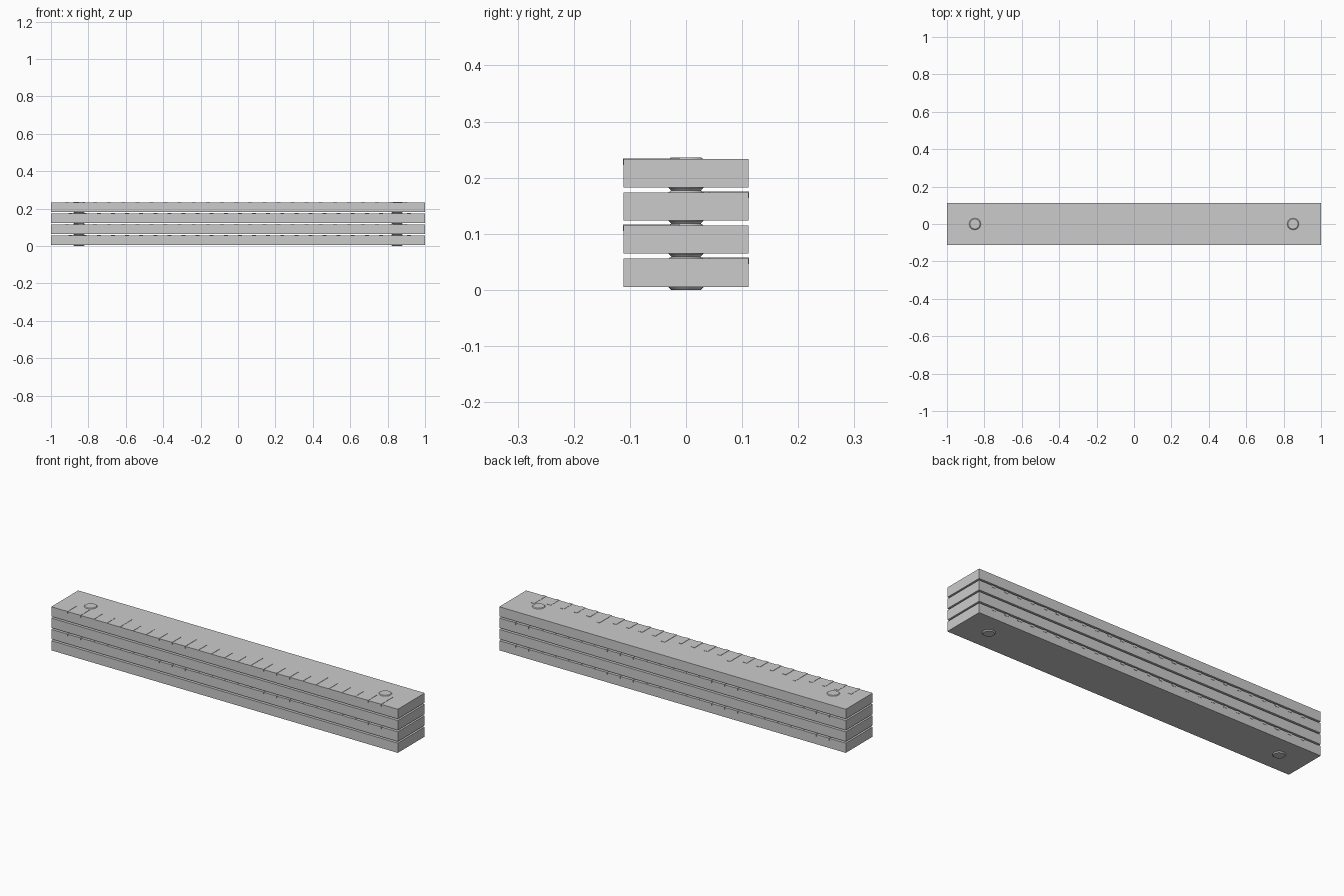
import bpy, bmesh
from mathutils import Matrix

if "Cube" in bpy.data.objects:
    bpy.data.objects.remove(bpy.data.objects["Cube"])

PITCH = 0.059      # vertical distance between folded slats
W = 0.111          # half width of a slat
Z0, Z1 = 0.0055, 0.056   # bottom and top of a slat within one layer


def add_box(bm, x0, x1, y0, y1, z0, z1):
    m = Matrix.Translation(((x0 + x1) / 2, (y0 + y1) / 2, (z0 + z1) / 2))
    m = m @ Matrix.Diagonal((x1 - x0, y1 - y0, z1 - z0, 1))
    bmesh.ops.create_cube(bm, size=1, matrix=m)


def finish(bm, name):
    mesh = bpy.data.meshes.new(name)
    bm.to_mesh(mesh)
    bm.free()
    ob = bpy.data.objects.new(name, mesh)
    bpy.context.collection.objects.link(ob)
    return ob


def slat(name, z):
    bm = bmesh.new()
    add_box(bm, -1, 1, -W, W, z + Z0, z + Z1)
    return finish(bm, name)


def ticks(name, z, turned):
    # L-shaped marks wrapping over the edge, every fifth one longer
    bm = bmesh.new()
    for i in range(25):
        x = -0.915 + i * 0.0754
        length = 0.10 if i % 5 == 4 else 0.07
        add_box(bm, x - 0.0105, x + 0.0105, -W - 0.0015, -W + length,
                z + Z1 - 0.001, z + Z1 + 0.0015)
        add_box(bm, x - 0.0105, x + 0.0105, -W - 0.0015, -W + 0.001,
                z + Z1 - 0.010, z + Z1 - 0.001)
    if turned:
        bmesh.ops.rotate(bm, verts=bm.verts, matrix=Matrix.Rotation(3.14159265, 3, 'Z'))
    return finish(bm, name)


def rivet(name, x, z):
    # hinge pin with chamfered heads above and below the slat
    profile = [(0.0, 0.0), (0.026, 0.0), (0.031, 0.005),
               (0.031, Z1), (0.027, PITCH), (0.0, PITCH)]
    bm = bmesh.new()
    vs = [bm.verts.new((r, 0, h)) for r, h in profile]
    es = [bm.edges.new(p) for p in zip(vs, vs[1:])]
    bmesh.ops.spin(bm, geom=vs + es, cent=(0, 0, 0), axis=(0, 0, 1),
                   angle=6.283185307, steps=32)
    bmesh.ops.remove_doubles(bm, verts=bm.verts, dist=1e-5)
    bmesh.ops.recalc_face_normals(bm, faces=bm.faces)
    bmesh.ops.translate(bm, verts=bm.verts, vec=(x, 0, z))
    return finish(bm, name)


# Four folded sections, alternately turned end for end
for n in range(4):
    z = n * PITCH
    slat(f"slat_{n + 1}", z)
    ticks(f"tick_marks_{n + 1}", z, n % 2 == 0)
    for side, x in (("left", -0.85), ("right", 0.85)):
        rivet(f"rivet_{side}_{n + 1}", x, z)
